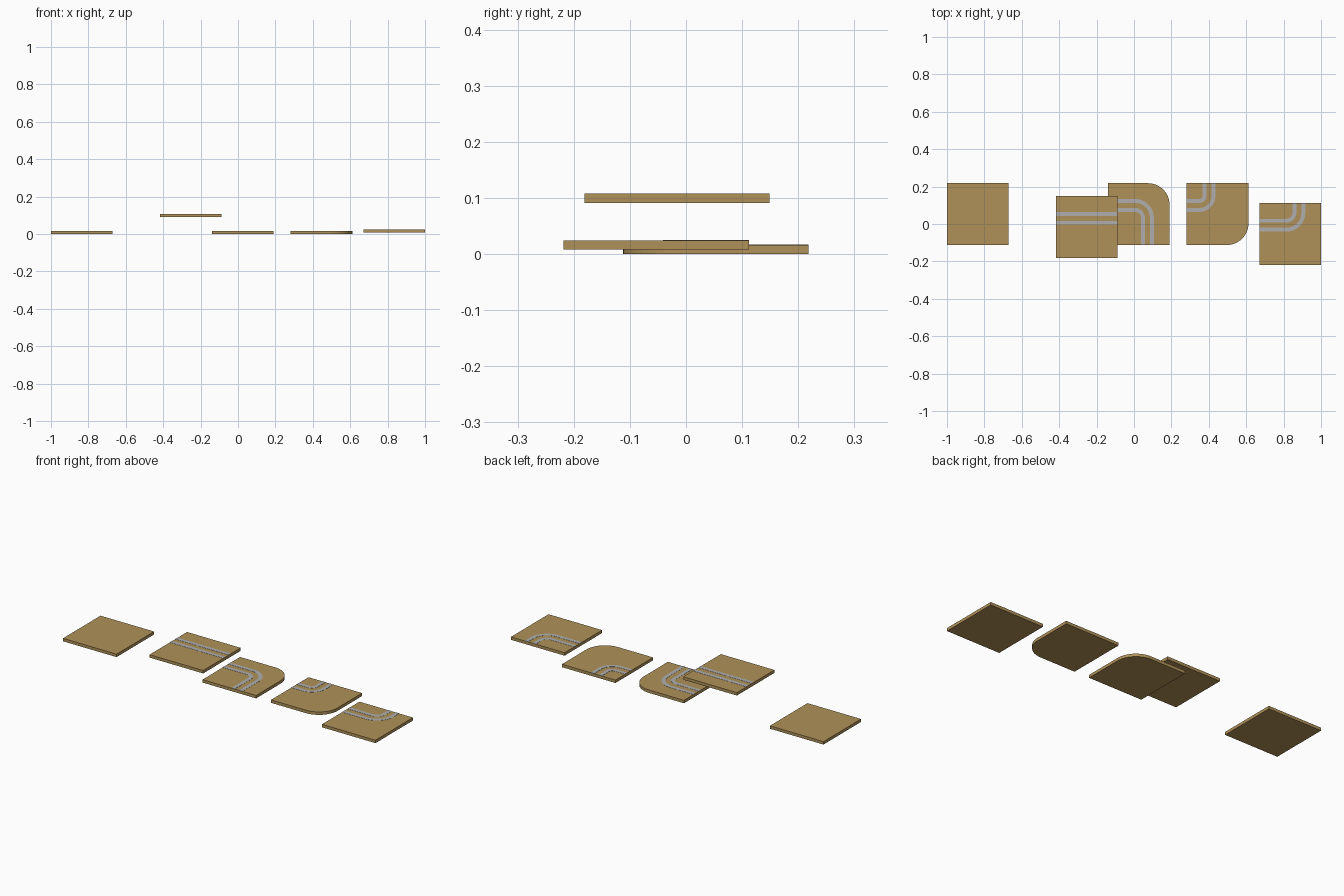
import bpy, bmesh
from math import pi, cos, sin

if "Cube" in bpy.data.objects:
    bpy.data.objects.remove(bpy.data.objects["Cube"])

S, T = 0.33, 0.0165        # tile side, tile thickness
W, RAISE = 0.021, 0.0008   # rail width, rail height above tile
D1, D2 = 0.0945, 0.1425    # rail distances from tile edge


def material(name, rgb):
    m = bpy.data.materials.new(name)
    m.diffuse_color = (*rgb, 1)
    m.use_nodes = True
    m.node_tree.nodes["Principled BSDF"].inputs["Base Color"].default_value = m.diffuse_color
    return m


board = material("board_tan", (0.43, 0.285, 0.10))
metal = material("rail_grey", (0.43, 0.43, 0.43))


def arc(cx, cy, r, a0, a1, n=12):
    return [(cx + r * cos(a0 + (a1 - a0) * i / n),
             cy + r * sin(a0 + (a1 - a0) * i / n)) for i in range(n + 1)]


def finish(name, bm, mat):
    bmesh.ops.recalc_face_normals(bm, faces=bm.faces)
    me = bpy.data.meshes.new(name)
    bm.to_mesh(me)
    bm.free()
    me.materials.append(mat)
    ob = bpy.data.objects.new(name, me)
    bpy.context.collection.objects.link(ob)


def plate(name, outline, z0, z1, mat):
    """Extrude a closed outline from z0 to z1."""
    bm = bmesh.new()
    lo = [bm.verts.new((x, y, z0)) for x, y in outline]
    hi = [bm.verts.new((x, y, z1)) for x, y in outline]
    bm.faces.new(lo[::-1])
    bm.faces.new(hi)
    n = len(lo)
    for i in range(n):
        j = (i + 1) % n
        bm.faces.new((lo[i], lo[j], hi[j], hi[i]))
    finish(name, bm, mat)


def tile(name, x, y, z, round_corner=None, r=0.115):
    """Square tile from its lower-left corner, with an optional round corner."""
    pts = [(x, y)]
    if round_corner == "front":
        pts += arc(x + S - r, y + r, r, -pi / 2, 0)
    else:
        pts.append((x + S, y))
    if round_corner == "back":
        pts += arc(x + S - r, y + S - r, r, 0, pi / 2)
    else:
        pts.append((x + S, y + S))
    pts.append((x, y + S))
    plate(name, pts, z, z + T, board)


def bent_rail(name, x0, xc, yr, y_end, z, r):
    """Rail from the left edge x0 along y=yr, bending to x=xc and on to y_end."""
    s = 1 if y_end > yr else -1
    def side(off):
        rr = r + off
        bend = arc(xc - r, yr + s * r, rr, -s * pi / 2, 0)
        return [(x0, yr - s * off)] + bend + [(xc + off, y_end)]
    plate(name, side(W / 2) + side(-W / 2)[::-1], z + T, z + T + RAISE, metal)


Y = -0.112
# Plain tile
tile("plain_tile", -1.0, Y, 0)

# Raised tile with straight rails
tile("straight_tile", -0.418, -0.181, 0.091)
for i, d in enumerate((D1, D2)):
    yc = -0.181 + S - d
    x0, x1 = -0.418, -0.418 + S
    plate(f"straight_rail_{i}", [(x0, yc - W / 2), (x1, yc - W / 2),
          (x1, yc + W / 2), (x0, yc + W / 2)], 0.091 + T, 0.091 + T + RAISE, metal)

# Wide outer curve tile
tile("outer_curve_tile", -0.14, Y, 0, "back")
for i, (d, r) in enumerate(((D1, 0.09), (D2, 0.042))):
    bent_rail(f"outer_curve_rail_{i}", -0.14, -0.14 + S - d, Y + S - d, Y, 0, r)

# Tight inner curve tile
tile("inner_curve_tile", 0.282, Y, 0, "front")
for i, (d, r) in enumerate(((D1, 0.026), (D2, 0.074))):
    bent_rail(f"inner_curve_rail_{i}", 0.282, 0.282 + d, Y + S - d, Y + S, 0, r)

# Square corner tile
tile("corner_tile", 0.67, -0.218, 0.008)
for i, (dx, dy, r) in enumerate(((D1, D2, 0.092), (D2, D1, 0.044))):
    bent_rail(f"corner_rail_{i}", 0.67, 1.0 - dx, -0.218 + S - dy, -0.218 + S, 0.008, r)
